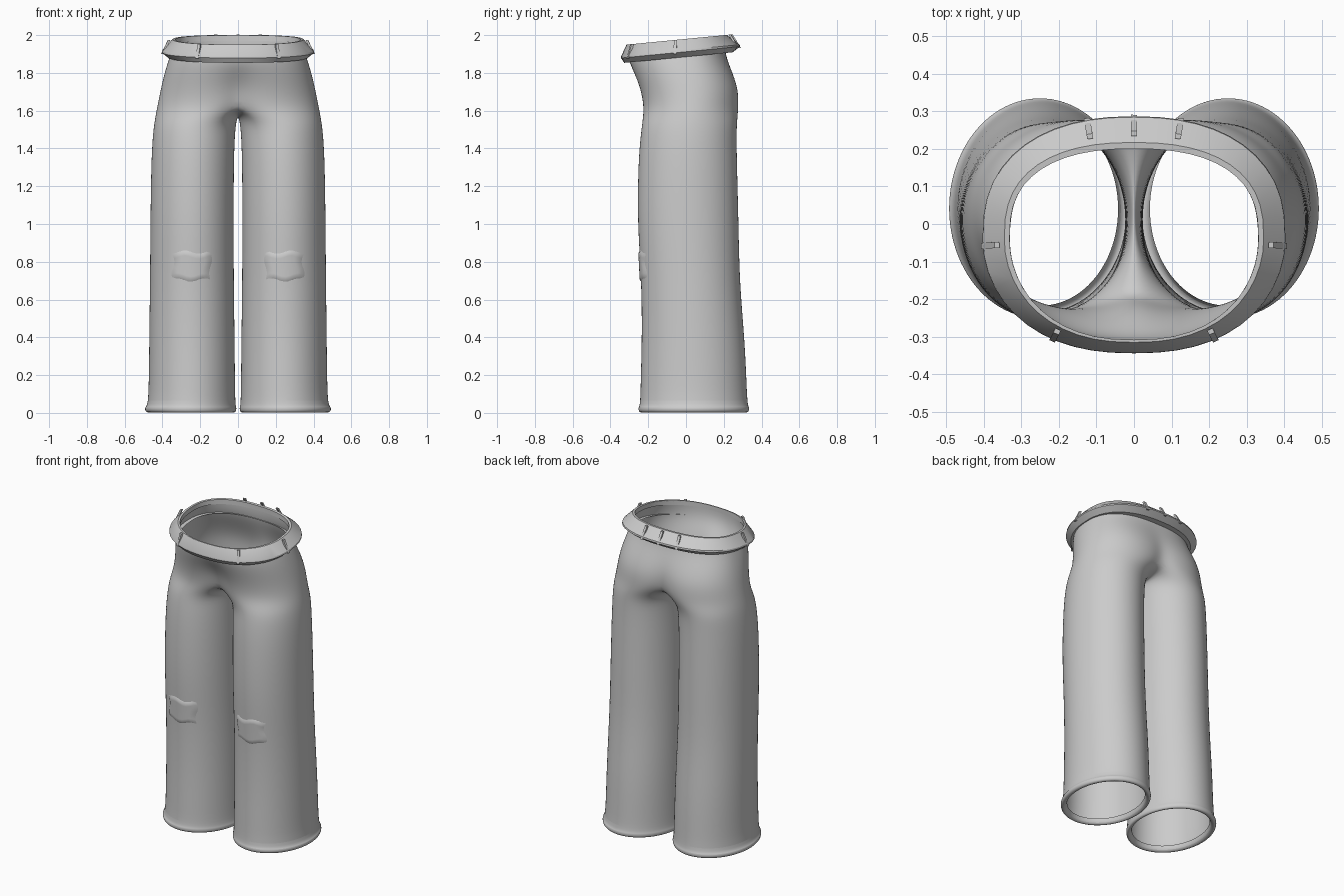
import bpy, bmesh, math
from mathutils import Vector
from mathutils.bvhtree import BVHTree

cube = bpy.data.objects.get("Cube")
if cube:
    bpy.data.objects.remove(cube, do_unlink=True)

cloth = bpy.data.materials.new("grey cloth")
cloth.use_nodes = True
GREY = (0.6, 0.6, 0.6, 1)
cloth.diffuse_color = GREY
cloth.node_tree.nodes["Principled BSDF"].inputs["Base Color"].default_value = GREY


def make_object(name, bm, angle=50):
    bmesh.ops.recalc_face_normals(bm, faces=bm.faces)
    mesh = bpy.data.meshes.new(name)
    bm.to_mesh(mesh)
    bm.free()
    mesh.materials.append(cloth)
    obj = bpy.data.objects.new(name, mesh)
    bpy.context.collection.objects.link(obj)
    bpy.ops.object.select_all(action='DESELECT')
    obj.select_set(True)
    bpy.context.view_layer.objects.active = obj
    bpy.ops.object.shade_smooth_by_angle(angle=math.radians(angle))
    return obj


def add_modifiers(obj, mirror=True, levels=2):
    if mirror:
        obj.modifiers.new("Mirror", 'MIRROR').use_clip = True
    if levels:
        sub = obj.modifiers.new("Subdivision", 'SUBSURF')
        sub.levels = sub.render_levels = levels


def bridge(bm, a, b, closed):
    n = len(a)
    for i in range(n if closed else n - 1):
        j = (i + 1) % n
        bm.faces.new((a[i], a[j], b[j], b[i]))


def power(v, p):
    return math.copysign(abs(v) ** p, v)


def leg_point(deg, inner, outer, front, back):
    """Ellipse point: 0 inner, 90 front, 180 outer, 270 back."""
    a = math.radians(deg)
    return ((inner + outer) / 2 - (outer - inner) / 2 * math.cos(a),
            (front + back) / 2 - (back - front) / 2 * math.sin(a))


def waist_point(phi, width):
    """Waist outline: -90 front, 0 left side, 90 back."""
    a = math.radians(phi)
    s = math.sin(a)
    y = -0.04 + (0.27 * s if s < 0 else 0.245 * s ** 0.75)
    return width * power(math.cos(a), 0.85), y


# Trousers: one half lofted from hem to waist, then mirrored
COLS = 24
LEG = [  # height, inner x, outer x, front y, back y
    (0.035, 0.04, 0.455, -0.22, 0.30),
    (0.008, 0.035, 0.46, -0.225, 0.305),
    (0.0, 0.015, 0.483, -0.245, 0.328),
    (0.012, 0.006, 0.495, -0.255, 0.338),
    (0.032, 0.006, 0.495, -0.255, 0.338),
    (0.04, 0.012, 0.478, -0.245, 0.328),
    (0.2, 0.014, 0.474, -0.242, 0.322),
    (0.4, 0.016, 0.472, -0.236, 0.312),
    (0.7, 0.02, 0.468, -0.238, 0.286),
    (1.0, 0.021, 0.466, -0.26, 0.281),
    (1.3, 0.02, 0.462, -0.256, 0.273),
    (1.45, 0.016, 0.455, -0.245, 0.27),
    (1.54, 0.008, 0.445, -0.233, 0.272),
]
HIP = [  # height, blend to waist, outer x, front y, back y
    (1.61, 0.0, 0.432, -0.225, 0.28),
    (1.70, 0.2, 0.414, -0.225, 0.302),
    (1.78, 0.5, 0.396, -0.23, 0.308),
    (1.86, 0.85, 0.373, -0.24, 0.30),
    (1.92, 1.0, 0.352, -0.24, 0.29),
    (1.975, 1.0, 0.332, -0.24, 0.29),
]
bm = bmesh.new()
rings = []
for z, *size in LEG:
    rings.append([bm.verts.new((*leg_point(360 * k / COLS, *size), z)) for k in range(COLS)])
for a, b in zip(rings, rings[1:]):
    bridge(bm, a, b, True)

FIRST, LAST = 4, 20
hips = []
for z, t, w, front, back in HIP:
    ring = []
    for k in range(FIRST, LAST + 1):
        x, y = leg_point(360 * k / COLS, 0.012, w, front, back)
        x_end = leg_point(360 * FIRST / COLS, 0.012, w, front, back)[0]
        x = w - (w - x) * w / (w - x_end)
        wx, wy = waist_point(-90 + 180 * (k - FIRST) / (LAST - FIRST), w)
        x, y = x + (wx - x) * t, y + (wy - y) * t
        if k in (FIRST, LAST):
            x = 0
        seam = 0.03 * (1 - t) * max(0, 1 - x / 0.1)
        ring.append(bm.verts.new((x, y, z + seam + 0.097 * y * t)))
    hips.append(ring)
for a, b in zip(hips, hips[1:]):
    bridge(bm, a, b, False)

# Crotch saddle joins the inner leg columns to the centre line
top = rings[-1]
front_end, back_end = hips[0][0], hips[0][-1]
count = COLS - (LAST - FIRST)
saddle = [back_end]
for i in range(1, count):
    f = i / count
    p = back_end.co.lerp(front_end.co, f)
    p.z -= 0.07 * math.sin(math.pi * f)
    saddle.append(bm.verts.new(p))
saddle.append(front_end)
bridge(bm, [top[k % COLS] for k in range(LAST, COLS + FIRST + 1)], saddle, False)
bridge(bm, top[FIRST:LAST + 1], hips[0], False)
trousers = make_object("trousers", bm)
add_modifiers(trousers)

# Waistband: flared section swept round the waist
SECTION = [(-0.004, -0.03), (-0.004, 0.0), (0.01, 0.0), (0.066, -0.058), (0.068, -0.068),
           (0.035, -0.095), (0.0, -0.092)]


def band_point(phi, out, dz):
    x, y = waist_point(phi, 0.335)
    x2, y2 = waist_point(phi + 1, 0.335)
    x1, y1 = waist_point(phi - 1, 0.335)
    normal = Vector((y2 - y1, x1 - x2)).normalized()
    s = math.sin(math.radians(phi))
    flare = 1 - 0.5 * s * s if s < 0 else 1 + 0.2 * s * s
    x, y = x + normal.x * out * flare, y + normal.y * out * flare
    return Vector((x, y, 1.98 + 0.097 * y + dz))


bm = bmesh.new()
cols = []
for k in range(25):
    phi = -90 + 7.5 * k
    col = []
    for out, dz in SECTION:
        p = band_point(max(-88.9, min(88.9, phi)), out, dz)
        if k in (0, 24):
            p.x = 0
        col.append(bm.verts.new(p))
    cols.append(col)
for a, b in zip(cols, cols[1:]):
    bridge(bm, a, b, False)
add_modifiers(make_object("waistband", bm, 30), levels=0)

# Belt loops: small upright bars on the band
for name, phi, mirrored in (("front", -58, True), ("side", -3, True),
                            ("back_side", 74, True), ("back", 88.9, False)):
    bm = bmesh.new()
    low, high = band_point(phi, 0.066, -0.075), band_point(phi, 0.03, 0.0)
    if not mirrored:
        low.x = high.x = 0
    side = (band_point(min(phi + 1, 88.9), 0.05, 0) - band_point(phi - 1, 0.05, 0))
    side.z = 0
    side = side.normalized() * 0.008
    out = Vector((side.y, -side.x, 0)) * 0.8
    loops = [[bm.verts.new(c + side * i + out * j) for i, j in ((-1, -1), (1, -1), (1, 1), (-1, 1))]
             for c in (low, high)]
    bridge(bm, loops[0], loops[1], True)
    bm.faces.new(loops[0])
    bm.faces.new(loops[1])
    add_modifiers(make_object(name + "_belt_loop", bm, 30), mirrored, 0)

# Knee patches: thin wavy cloth laid on the front of each leg
bpy.context.view_layer.update()
tree = BVHTree.FromObject(trousers, bpy.context.evaluated_depsgraph_get())
bm = bmesh.new()
rows = []
N = 10
for r in range(N + 1):
    row = []
    for c in range(N + 1):
        u, v = c / N, r / N
        x = 0.14 + 0.21 * u + 0.008 * math.sin(7 * v)
        z = 0.70 + 0.155 * v + 0.009 * math.sin(9 * u + 2 * v)
        hit = tree.ray_cast(Vector((x, -2, z)), Vector((0, 1, 0)))[0]
        edge = r in (0, N) or c in (0, N)
        lift = -0.002 if edge else 0.007
        row.append(bm.verts.new((x, hit.y - lift, z)))
    rows.append(row)
for a, b in zip(rows, rows[1:]):
    bridge(bm, a, b, False)
add_modifiers(make_object("knee_patches", bm, 40), levels=0)
